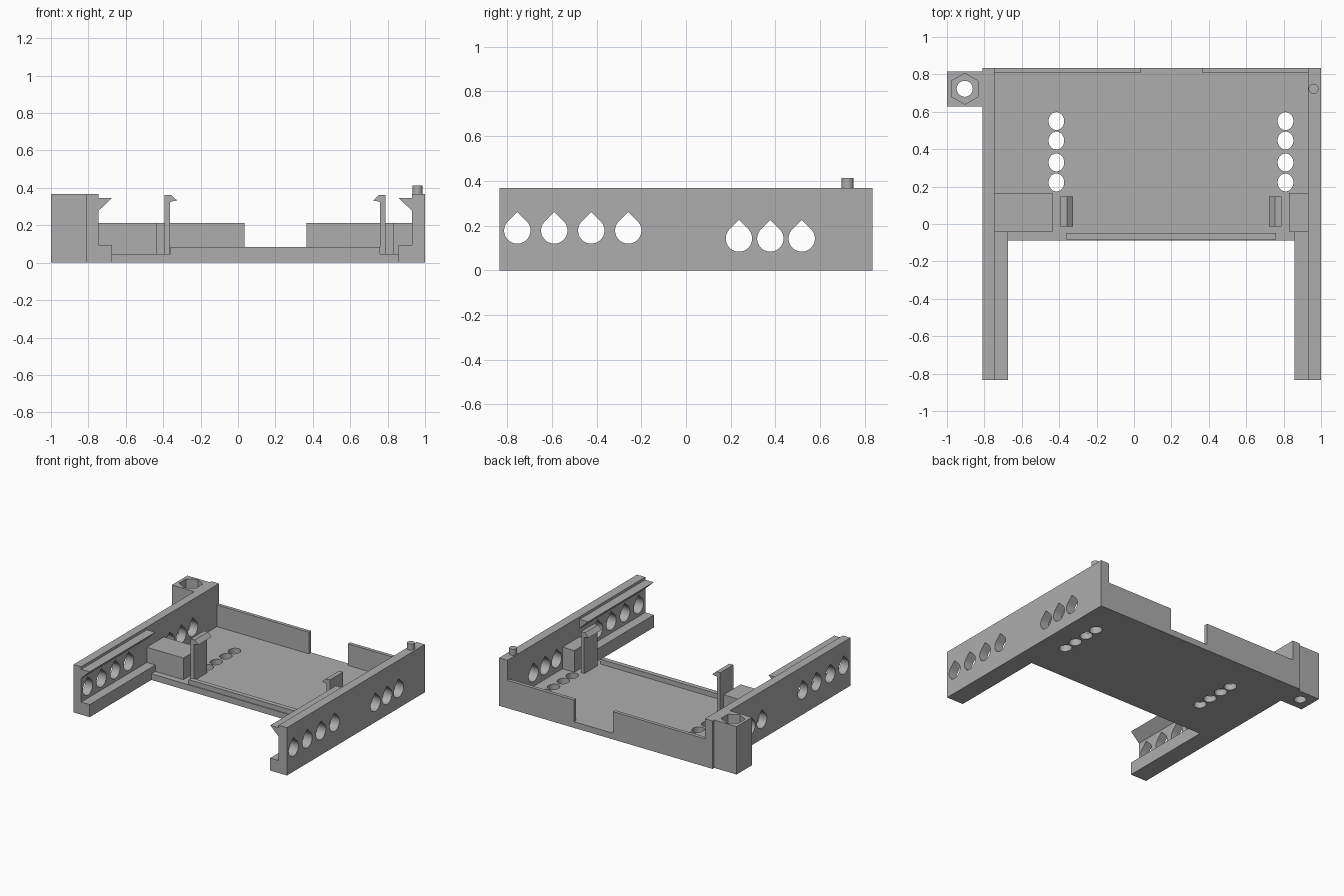
import bpy, bmesh, math
from mathutils import Vector

cube = bpy.data.objects.get("Cube")
if cube:
    bpy.data.objects.remove(cube, do_unlink=True)

grey = bpy.data.materials.new("light_grey")
grey.use_nodes = True
COLOUR = (0.42, 0.42, 0.42, 1)
grey.diffuse_color = COLOUR
grey.node_tree.nodes["Principled BSDF"].inputs["Base Color"].default_value = COLOUR

LEFT_OUT, LEFT_IN, RIGHT_IN, RIGHT_OUT = -0.81, -0.745, 0.93, 1.0
FRONT, BACK, HEIGHT, FLOOR = -0.835, 0.835, 0.367, 0.047
RAIL_END = -0.04


def prisms(name, outlines, axis, low, high):
    """Extrude 2D outlines along x, y or z into one object."""
    place = {"x": lambda a, b, h: (h, a, b),
             "y": lambda a, b, h: (a, h, b),
             "z": lambda a, b, h: (a, b, h)}[axis]
    bm = bmesh.new()
    for outline in outlines:
        face = bm.faces.new([bm.verts.new(place(a, b, low)) for a, b in outline])
        moved = bmesh.ops.extrude_face_region(bm, geom=[face])["geom"]
        verts = [g for g in moved if isinstance(g, bmesh.types.BMVert)]
        bmesh.ops.translate(bm, verts=verts, vec=Vector(place(0, 0, high - low)))
    bmesh.ops.recalc_face_normals(bm, faces=bm.faces[:])
    mesh = bpy.data.meshes.new(name)
    bm.to_mesh(mesh)
    bm.free()
    mesh.materials.append(grey)
    obj = bpy.data.objects.new(name, mesh)
    bpy.context.collection.objects.link(obj)
    return obj


def box(name, x, y, z):
    return prisms(name, [[(x[0], y[0]), (x[1], y[0]), (x[1], y[1]), (x[0], y[1])]], "z", *z)


def ellipse(cx, cy, rx, ry, sides=40, turn=0.0):
    angles = [turn + math.tau * i / sides for i in range(sides)]
    return [(cx + rx * math.cos(a), cy + ry * math.sin(a)) for a in angles]


def teardrop(cy, cz, r):
    arc = [math.radians(135 + 270 * i / 32) for i in range(33)]
    return [(cy + r * math.cos(a), cz + r * math.sin(a)) for a in arc] + [(cy, cz + r * math.sqrt(2))]


def activate(obj):
    bpy.ops.object.select_all(action="DESELECT")
    obj.select_set(True)
    bpy.context.view_layer.objects.active = obj


def smooth(obj):
    activate(obj)
    bpy.ops.object.shade_smooth_by_angle(angle=math.radians(30))


def cut(obj, cutter):
    activate(obj)
    mod = obj.modifiers.new("cut", "BOOLEAN")
    mod.operation, mod.solver, mod.object = "DIFFERENCE", "EXACT", cutter
    bpy.ops.object.modifier_apply(modifier=mod.name)
    bpy.data.objects.remove(cutter, do_unlink=True)
    smooth(obj)


# Floor with two rows of rounded slots
base = box("floor", (LEFT_IN, RIGHT_IN), (-0.088, BACK), (0, FLOOR))
slots = [ellipse(x, y, 0.042, 0.048) for x in (-0.415, 0.81) for y in (0.55, 0.446, 0.329, 0.222)]
cut(base, prisms("slot_cutter", slots, "z", -0.1, 0.2))

# Low walls at the back and the front lip
box("back_wall_right", (LEFT_IN, 0.035), (0.808, BACK), (FLOOR, 0.213))
box("back_wall_left", (0.365, RIGHT_IN), (0.808, BACK), (FLOOR, 0.213))
box("front_lip", (-0.36, 0.76), (-0.083, -0.047), (FLOOR, 0.084))

# Side walls with teardrop holes, each with a ledge and an overhanging lip
drops = [teardrop(-0.755 + 0.1655 * i, 0.178, 0.059) for i in range(4)]
drops += [teardrop(0.237 + 0.1405 * i, 0.142, 0.059) for i in range(3)]
for side, outer, inner, way in (("right", LEFT_OUT, LEFT_IN, 1), ("left", RIGHT_OUT, RIGHT_IN, -1)):
    wall = box(side + "_wall", sorted((outer, inner)), (FRONT, BACK), (0, HEIGHT))
    cut(wall, prisms("hole_cutter", drops, "x", min(outer, inner) - 0.1, max(outer, inner) + 0.1))
    tip = inner + way * 0.072
    box(side + "_rail_ledge", sorted((inner, tip)), (FRONT, RAIL_END), (0, 0.096))
    prisms(side + "_rail_lip", [[(inner, 0.278), (tip, 0.347), (inner, 0.347)]], "y", FRONT, RAIL_END)

# Stop blocks behind the rails
box("right_stop_block", (LEFT_IN, -0.435), (RAIL_END, 0.167), (FLOOR, 0.213))
box("left_stop_block", (0.83, RIGHT_IN), (RAIL_END, 0.167), (FLOOR, 0.213))

# Upright snap clips with hooks facing each other
for side, x, way in (("right", -0.392, 1), ("left", 0.788, -1)):
    profile = [(0, FLOOR), (0.028, FLOOR), (0.028, 0.325), (0.066, 0.333), (0.034, 0.362), (0, 0.362)]
    prisms(side + "_snap_clip", [[(x + way * a, z) for a, z in profile]], "y", -0.013, 0.147)

# Corner block with a nut pocket and a screw hole
block = box("nut_block", (-1.0, LEFT_OUT), (0.627, 0.815), (0, HEIGHT))
centre = (-0.905, 0.723)
cut(block, prisms("screw_cutter", [ellipse(*centre, 0.043, 0.043)], "z", -0.1, 0.5))
cut(block, prisms("pocket_cutter", [ellipse(*centre, 0.083, 0.083, 6, math.pi / 6)], "z", 0.28, 0.5))

# Locating pin on the other wall
smooth(prisms("locating_pin", [ellipse(0.96, 0.723, 0.027, 0.027, 32)], "z", HEIGHT, 0.413))
